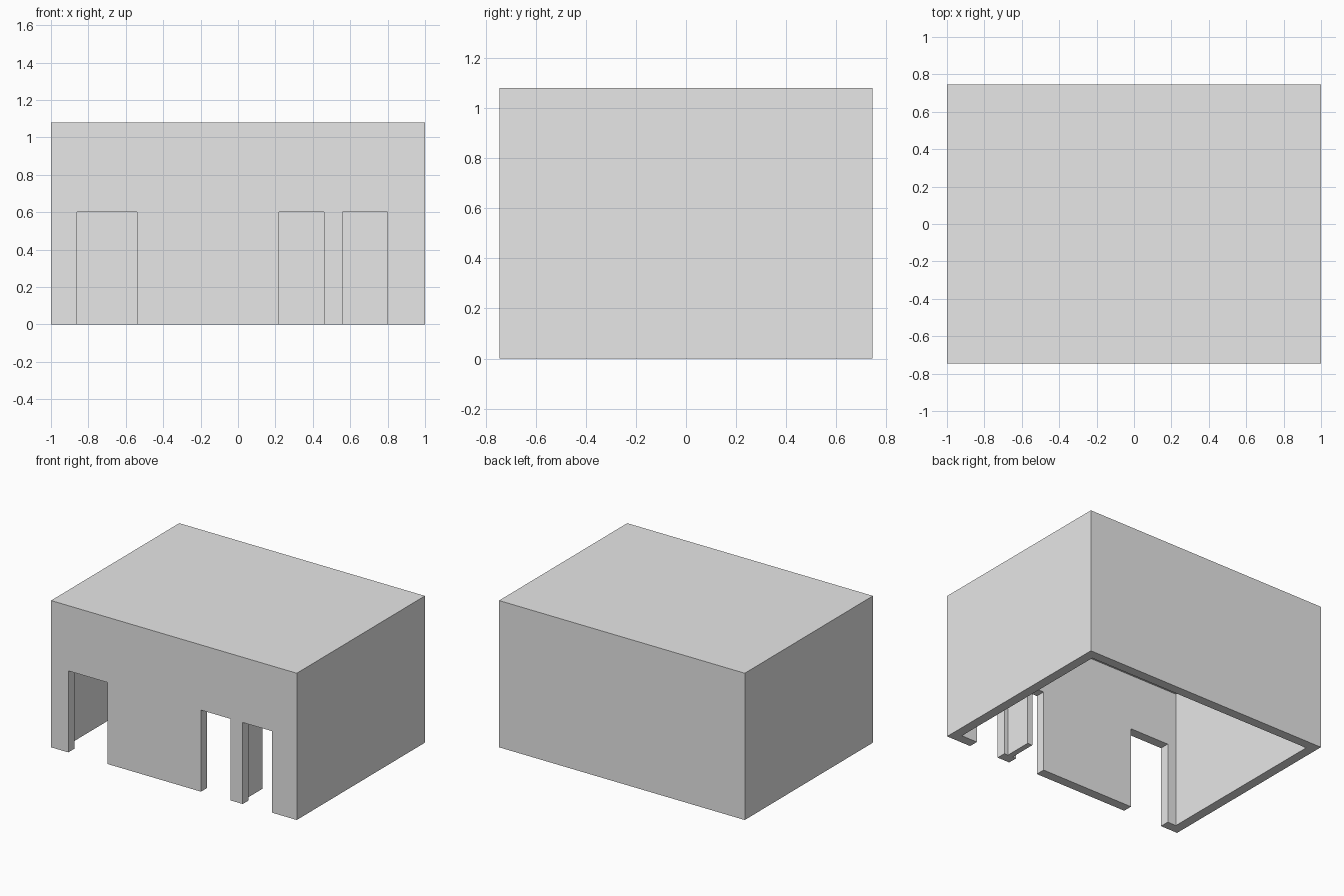
import bpy
import bmesh

cube = bpy.data.objects.get("Cube")
if cube:
    bpy.data.objects.remove(cube, do_unlink=True)

W, D, H, T = 1.0, 0.745, 1.08, 0.07   # half width, half depth, height, wall
DOOR_H = 0.6
DOORS = [(-0.86, -0.54), (0.22, 0.46), (0.56, 0.80)]

grey = bpy.data.materials.new("plain_grey")
grey.use_nodes = True
grey.diffuse_color = (0.8, 0.8, 0.8, 1)
grey.node_tree.nodes["Principled BSDF"].inputs["Base Color"].default_value = (0.8, 0.8, 0.8, 1)


def finish(name, bm):
    bmesh.ops.recalc_face_normals(bm, faces=bm.faces)
    mesh = bpy.data.meshes.new(name)
    bm.to_mesh(mesh)
    bm.free()
    mesh.materials.append(grey)
    obj = bpy.data.objects.new(name, mesh)
    bpy.context.collection.objects.link(obj)
    return obj


def box(name, lo, hi):
    bm = bmesh.new()
    bmesh.ops.create_cube(bm, size=1)
    for v in bm.verts:
        v.co = [l if c < 0 else h for c, l, h in zip(v.co, lo, hi)]
    return finish(name, bm)


# Hollow shell, open underneath, with doorways cut through the front wall
shell = box("building_shell", (-W, -D, 0), (W, D, H))
cutters = [box("room_cutter", (-W + T, -D + T, -0.2), (W - T, D - T, H - T))]
for i, (x0, x1) in enumerate(DOORS):
    cutters.append(box(f"doorway_cutter_{i + 1}", (x0, -D - 0.1, -0.1), (x1, -D + T + 0.05, DOOR_H)))
for cutter in cutters:
    mod = shell.modifiers.new(cutter.name, 'BOOLEAN')
    mod.operation = 'DIFFERENCE'
    mod.solver = 'EXACT'
    mod.object = cutter
    cutter.hide_render = True
    cutter.hide_set(True)

# Short inner partition behind the pier between the two narrow doorways
box("inner_partition", (0.49, -D + T, 0), (0.53, -0.47, H - T))
